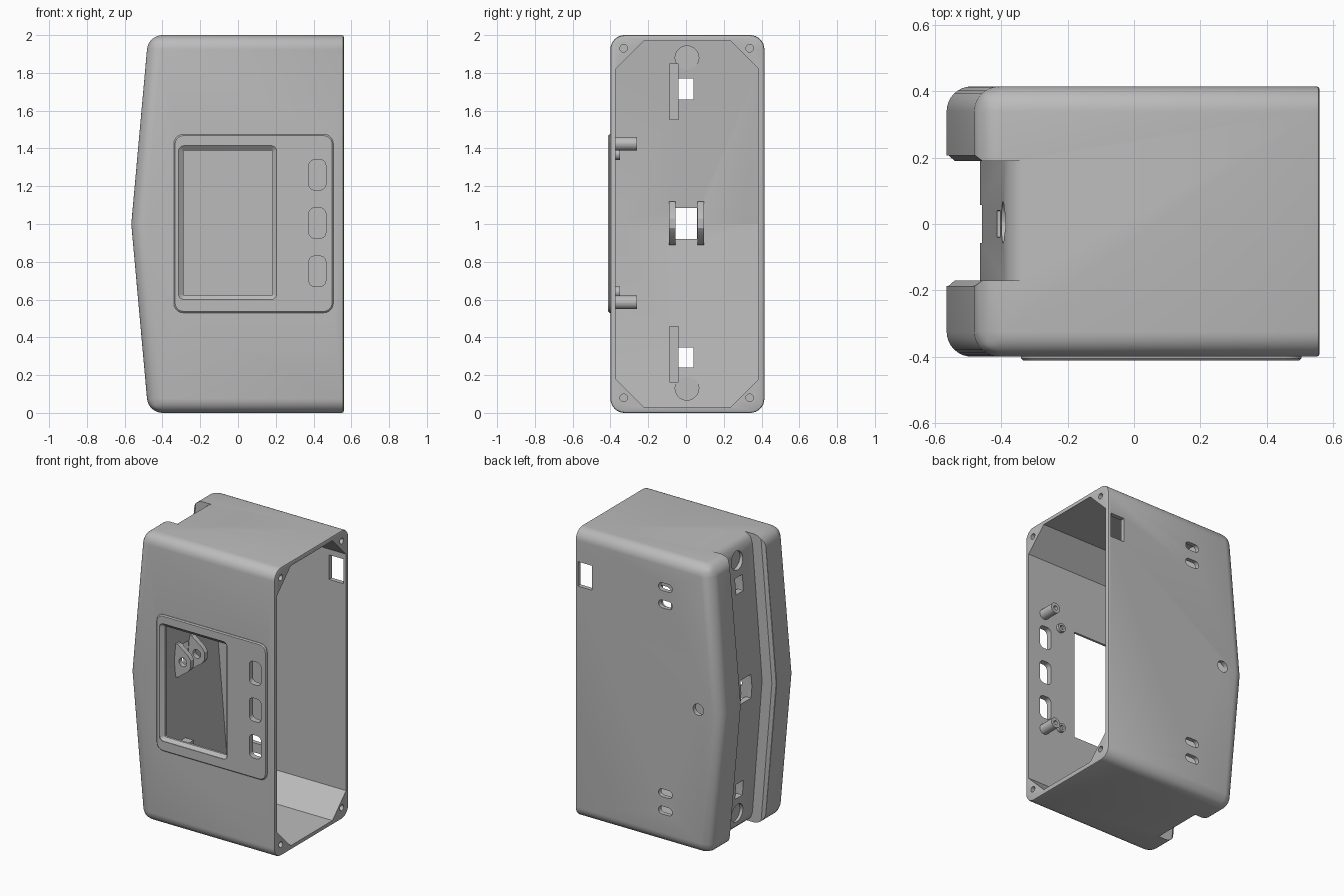
import bpy, bmesh, math

cube = bpy.data.objects.get("Cube")
if cube:
    bpy.data.objects.remove(cube)

grey = bpy.data.materials.new("plain grey")
grey.use_nodes = True
colour = (0.5, 0.5, 0.5, 1)
grey.diffuse_color = colour
grey.node_tree.nodes["Principled BSDF"].inputs["Base Color"].default_value = colour


def to_object(name, bm):
    bmesh.ops.recalc_face_normals(bm, faces=bm.faces)
    mesh = bpy.data.meshes.new(name)
    bm.to_mesh(mesh)
    bm.free()
    mesh.materials.append(grey)
    obj = bpy.data.objects.new(name, mesh)
    bpy.context.collection.objects.link(obj)
    return obj


def loft(name, rings):
    """Skin a row of equal-length rings and cap both ends."""
    bm = bmesh.new()
    rows = [[bm.verts.new(p) for p in ring] for ring in rings]
    n = len(rows[0])
    for a, b in zip(rows, rows[1:]):
        for i in range(n):
            j = (i + 1) % n
            bm.faces.new((a[i], a[j], b[j], b[i]))
    bm.faces.new(rows[0][::-1])
    bm.faces.new(rows[-1])
    return to_object(name, bm)


def ring(axis, u, v, depth, r, steps=6):
    """Rounded rectangle across the given axis."""
    pts = []
    corners = ((u[1] - r, v[1] - r), (u[0] + r, v[1] - r),
               (u[0] + r, v[0] + r), (u[1] - r, v[0] + r))
    for k, (cu, cv) in enumerate(corners):
        for s in range(steps):
            t = math.pi / 2 * (k + s / (steps - 1) * 0.999)
            a, b = cu + r * math.cos(t), cv + r * math.sin(t)
            pts.append((a, depth, b) if axis == "y" else (depth, a, b))
    return pts


def block(name, axis, u, v, d, r=0.001):
    return loft(name, [ring(axis, u, v, k, r) for k in d])


def rod(name, axis, u, v, d, r):
    return block(name, axis, (u - r, u + r), (v - r, v + r), d, r)


def combine(obj, other, mode="DIFFERENCE"):
    other.hide_render = True
    mod = obj.modifiers.new("combine", "BOOLEAN")
    mod.operation, mod.solver, mod.object = mode, "EXACT", other
    bpy.context.view_layer.objects.active = obj
    bpy.ops.object.modifier_apply(modifier=mod.name)
    bpy.data.objects.remove(other)


# Outer body: five-sided profile with rounded edges
bm = bmesh.new()
profile = [(0.56, 0), (0.56, 2), (-0.475, 2), (-0.565, 1), (-0.475, 0)]
face = bm.faces.new([bm.verts.new((x, -0.4, z)) for x, z in profile])
ext = bmesh.ops.extrude_face_region(bm, geom=[face])
for v in ext["geom"]:
    if isinstance(v, bmesh.types.BMVert):
        v.co.y = 0.415


def is_rim(e):
    return all(v.co.x > 0.559 for v in e.verts)


def is_crease(e):
    return all(v.co.x < -0.56 for v in e.verts)


bmesh.ops.bevel(bm, geom=[e for e in bm.edges if not is_rim(e) and not is_crease(e)],
                offset=0.075, segments=8, profile=0.5, affect="EDGES", clamp_overlap=True)
bmesh.ops.bevel(bm, geom=[e for e in bm.edges if is_rim(e)],
                offset=0.01, segments=2, profile=0.5, affect="EDGES", clamp_overlap=True)
body = to_object("enclosure_body", bm)

# Raised bezel on the front
bezel = loft("bezel", [ring("y", (-0.34, 0.505), (0.53, 1.475), -0.385, 0.05),
                       ring("y", (-0.34, 0.505), (0.53, 1.475), -0.405, 0.05),
                       ring("y", (-0.333, 0.498), (0.537, 1.468), -0.412, 0.045)])
combine(body, bezel, "UNION")

# Inner cavity with sloped corners, open on the side
rings = []
for z, inset in ((0.03, 0.15), (0.18, 0), (1, 0), (1.82, 0), (1.97, 0.15)):
    x = -0.425 + 0.085 * abs(z - 1)
    y0, y1 = -0.372 + inset, 0.385 - inset
    rings.append([(x, y0, z), (0.8, y0, z), (0.8, y1, z), (x, y1, z)])
combine(body, loft("cavity_cutter", rings))

# Channel down the closed side, rounded over at both ends
ends = [(0.93, -0.391), (0.97, -0.378), (0.99, -0.358), (1.0, -0.335), (1.1, -0.335)]
stations = [(1 - h, x) for h, x in reversed(ends)] + [(1, -0.465)] + [(1 + h, x) for h, x in ends]
rings = []
for z, x in stations:
    edge = -0.465 + 0.085 * min(abs(z - 1), 1) - 0.075
    half = [(x, 0.18), (edge, 0.18), (edge - 0.02, 0.197), (-0.9, 0.197)]
    section = half + [(a, -b) for a, b in reversed(half)]
    rings.append([(a, b + 0.01, z) for a, b in section])
combine(body, loft("channel_cutter", rings))

# Screen opening with sloped edge
outer = ((-0.315, 0.205), (0.6, 1.415))
inner = ((-0.288, 0.182), (0.622, 1.39))
combine(body, loft("screen_cutter", [ring("y", *outer, -0.45, 0.03), ring("y", *outer, -0.408, 0.03),
                                     ring("y", *inner, -0.388, 0.006), ring("y", *inner, -0.3, 0.006)]))

# Button openings
for z in (0.75, 1.005, 1.26):
    combine(body, block("button_cutter", "y", (0.375, 0.465), (z - 0.08, z + 0.08), (-0.45, -0.3), 0.03))

# Back wall: square port, round hole and paired slots
combine(body, block("port_cutter", "y", (0.43, 0.54), (1.61, 1.78), (0.3, 0.5)))
combine(body, rod("hole_cutter", "y", -0.385, 1, (0.3, 0.5), 0.04))
for z in (0.23, 0.35, 1.66, 1.78):
    combine(body, block("slot_cutter", "y", (-0.185, -0.08), (z - 0.027, z + 0.027), (0.3, 0.5), 0.026))

# Channel floor: windows and round recesses
for w, z0, z1 in ((0.04, 0.24, 0.345), (0.058, 0.92, 1.085), (0.04, 1.66, 1.77)):
    combine(body, block("window_cutter", "x", (-w, w), (z0, z1), (-0.6, -0.2)))
for z in (0.13, 1.88):
    combine(body, rod("outer_recess", "x", 0.005, z, (-0.6, -0.373), 0.063))
    combine(body, rod("inner_recess", "x", 0.005, z, (-0.361, -0.25), 0.063))

# Screw holes in the corner blocks
for y in (-0.33, 0.337):
    for z in (0.08, 1.93):
        combine(body, rod("screw_cutter", "x", y, z, (0.3, 0.7), 0.02))

parts = [body]

# Hollow mounting posts behind the front wall
for z_long, z_short, tag in ((1.425, 1.37, "upper"), (0.585, 0.64, "lower")):
    for name, x, z, tip, r in (("long_post", 0.43, z_long, -0.26, 0.036),
                               ("short_post", 0.3, z_short, -0.35, 0.03)):
        post = rod(f"{tag}_{name}", "y", x, z, (-0.38, tip), r)
        combine(post, rod("bore", "y", x, z, (-0.365, -0.2), 0.015))
        parts.append(post)

# Pair of tapered lugs with pin holes
for y0, name in ((-0.09, "front_lug"), (0.062, "back_lug")):
    outline = [(-0.44, 0.89), (-0.4, 0.89), (-0.32, 0.95), (-0.3, 0.98),
               (-0.3, 1.03), (-0.32, 1.06), (-0.4, 1.12), (-0.44, 1.12)]
    lug = loft(name, [[(x, y, z) for x, z in outline] for y in (y0, y0 + 0.034)])
    combine(lug, rod("pin_hole", "y", -0.36, 1.005, (y0 - 0.1, y0 + 0.1), 0.03))
    parts.append(lug)

# Upright ribs on the closed wall
for z0, z1, name in ((0.16, 0.46, "lower_rib"), (1.55, 1.85, "upper_rib")):
    parts.append(block(name, "x", (-0.087, -0.04), (z0, z1), (-0.375, -0.31)))

for obj in bpy.context.selected_objects:
    obj.select_set(False)
for obj in parts:
    obj.select_set(True)
bpy.context.view_layer.objects.active = body
bpy.ops.object.shade_smooth_by_angle(angle=math.radians(30))
